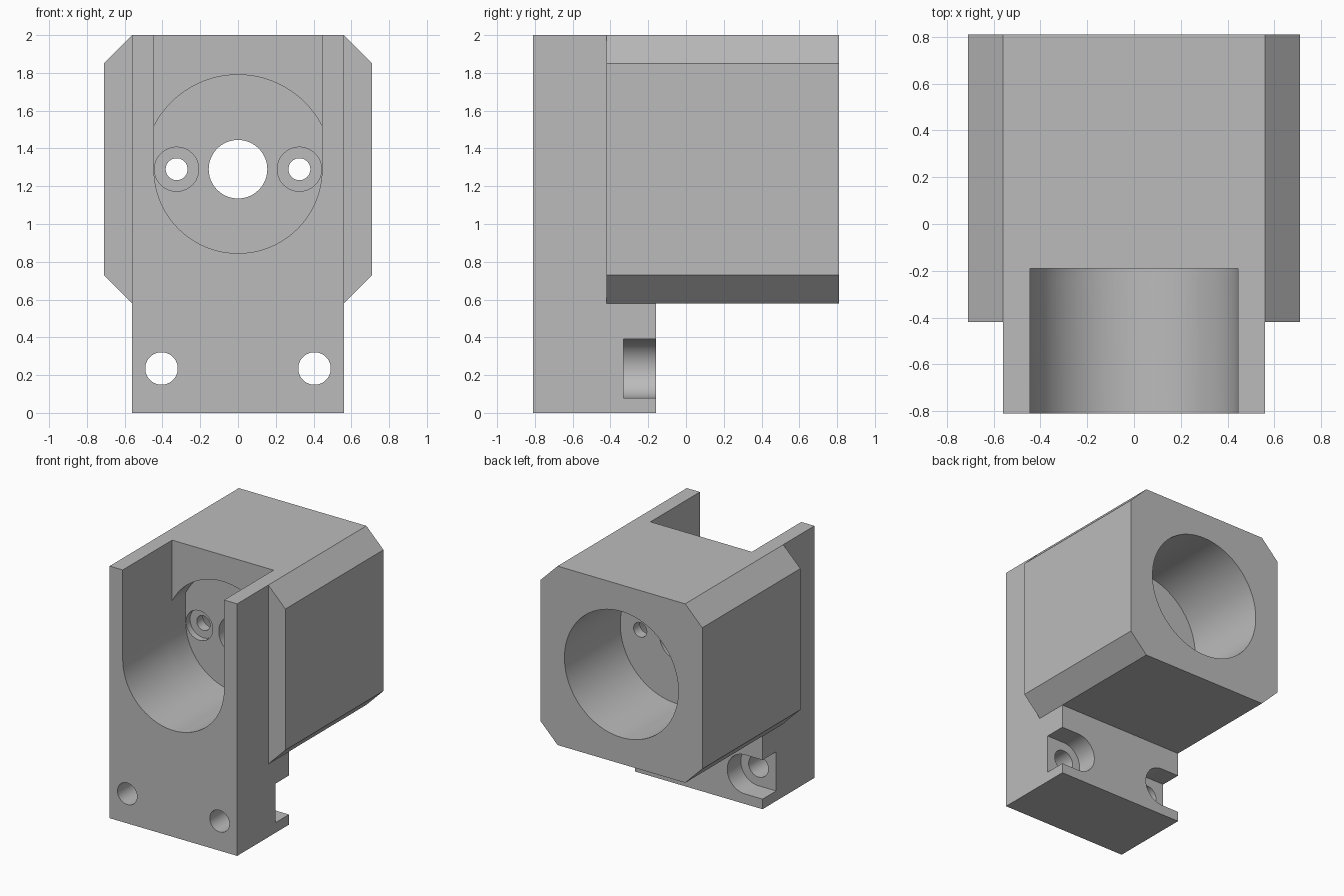
import bpy, bmesh
from math import cos, sin, pi, asin

if "Cube" in bpy.data.objects:
    bpy.data.objects.remove(bpy.data.objects["Cube"], do_unlink=True)

grey = bpy.data.materials.new("Plain grey")
grey.use_nodes = True
colour = (0.5, 0.5, 0.5, 1)
grey.diffuse_color = colour
grey.node_tree.nodes["Principled BSDF"].inputs["Base Color"].default_value = colour

AXIS = 1.29       # height of the main bore
SLOT_R = 0.445    # half width of the front slot
BORE_R = 0.5
FRONT, BACK = -0.81, 0.81


def prism(name, profile, y0, y1):
    """Extrude an (x, z) profile along y."""
    bm = bmesh.new()
    face = bm.faces.new([bm.verts.new((x, y0, z)) for x, z in profile])
    moved = bmesh.ops.extrude_face_region(bm, geom=[face])["geom"]
    bmesh.ops.translate(bm, vec=(0, y1 - y0, 0),
                        verts=[v for v in moved if isinstance(v, bmesh.types.BMVert)])
    bmesh.ops.recalc_face_normals(bm, faces=bm.faces)
    mesh = bpy.data.meshes.new(name)
    bm.to_mesh(mesh)
    bm.free()
    obj = bpy.data.objects.new(name, mesh)
    bpy.context.collection.objects.link(obj)
    return obj


def arc(cx, cz, r, start, end, n):
    return [(cx + r * cos(start + (end - start) * i / n),
             cz + r * sin(start + (end - start) * i / n)) for i in range(n + 1)]


def circle(cx, cz, r, n=64):
    return arc(cx, cz, r, 0, 2 * pi, n)[:-1]


def combine(body, other, operation):
    """Apply a boolean and discard the helper solid."""
    other.hide_render = True
    mod = body.modifiers.new(operation, "BOOLEAN")
    mod.operation = operation
    mod.solver = "EXACT"
    mod.object = other
    bpy.context.view_layer.objects.active = body
    bpy.ops.object.modifier_apply(modifier=mod.name)
    bpy.data.objects.remove(other, do_unlink=True)


def cut(profile, y0, y1):
    combine(body, prism("cutter", profile, y0, y1), "DIFFERENCE")


# Mounting plate and chamfered housing
w, h, c, low = 0.56, 0.71, 0.15, 0.58
body = prism("motor_mount_body", [(-w, 0), (w, 0), (w, 2), (-w, 2)], FRONT, -0.16)
housing = prism("housing", [(-w, low), (w, low), (h, low + c), (h, 2 - c),
                            (w, 2), (-w, 2), (-h, 2 - c), (-h, low + c)], -0.42, BACK)
combine(body, housing, "UNION")

# Open front slot, then the shallower pocket down to the web
bottom_arc = arc(0, AXIS, SLOT_R, pi, 2 * pi, 48)
cut(bottom_arc + [(SLOT_R, 2.2), (-SLOT_R, 2.2)], FRONT - 0.1, -0.19)
tilt = pi / 2 - asin(SLOT_R / BORE_R)
cut(bottom_arc + arc(0, AXIS, BORE_R, tilt, pi - tilt, 40), -0.25, -0.02)

# Rear bore and shaft hole through the web
cut(circle(0, AXIS, BORE_R, 96), 0.11, BACK + 0.1)
cut(circle(0, AXIS, 0.155), -0.1, 0.2)

for side in (-1, 1):
    # Counterbored screw holes in the web
    cut(circle(side * 0.325, AXIS, 0.058, 40), -0.1, 0.2)
    cut(circle(side * 0.325, AXIS, 0.117, 48), -0.1, 0.03)
    # Mounting holes with side-opening recesses behind
    x, z, r = 0.405, 0.235, 0.155
    cut(circle(side * x, z, 0.086, 48), FRONT - 0.1, 0)
    recess = arc(x, z, r, pi / 2, 3 * pi / 2, 32) + [(0.7, z - r), (0.7, z + r)]
    cut([(side * px, pz) for px, pz in recess], -0.33, 0)

body.data.materials.clear()
body.data.materials.append(grey)
for face in body.data.polygons:
    face.material_index = 0
bpy.ops.object.select_all(action="DESELECT")
body.select_set(True)
bpy.context.view_layer.objects.active = body
bpy.ops.object.shade_smooth_by_angle(angle=pi / 6)
